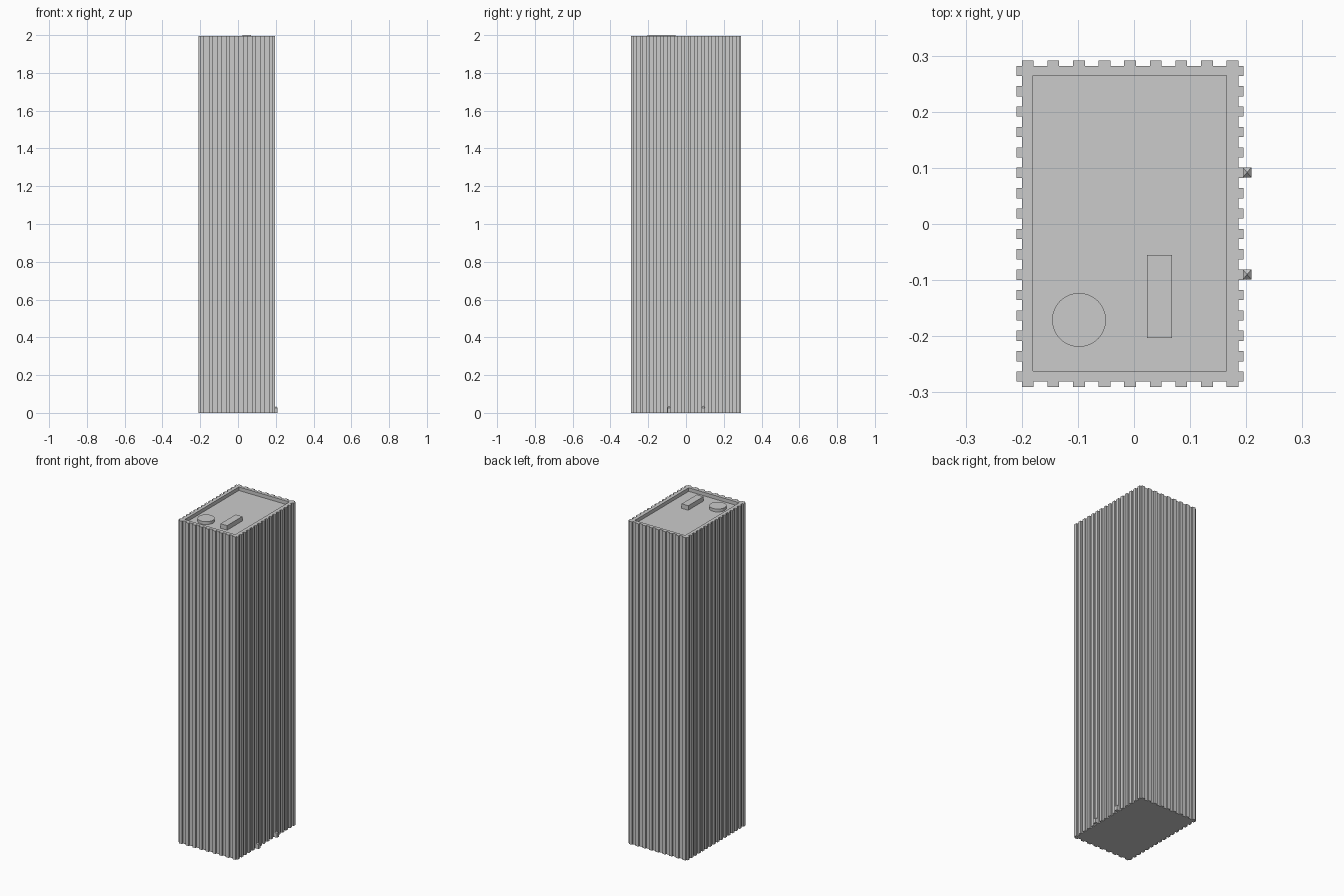
import bpy, bmesh

if "Cube" in bpy.data.objects:
    bpy.data.objects.remove(bpy.data.objects["Cube"])

X0, X1, Y0, Y1 = -0.2, 0.186, -0.281, 0.282   # wall faces between ribs
RIB = 0.0095                                  # rib projection
TOP, ROOF = 1.994, 1.972                      # parapet top, sunken roof


def finish(name, bm):
    bmesh.ops.recalc_face_normals(bm, faces=bm.faces)
    mesh = bpy.data.meshes.new(name)
    bm.to_mesh(mesh)
    bm.free()
    obj = bpy.data.objects.new(name, mesh)
    bpy.context.collection.objects.link(obj)
    return obj


def ribbed_side(start, end, normal, count, width):
    """Outline points of one wall with evenly spaced square ribs."""
    (ax, ay), (bx, by) = start, end
    length = abs(bx - ax) + abs(by - ay)
    ux, uy = (bx - ax) / length, (by - ay) / length
    pitch = (length - width) / (count - 1)
    pts = []
    for i in range(count):
        a, b = i * pitch, i * pitch + width
        for d, out in ((a, 0), (a, RIB), (b, RIB), (b, 0)):
            pts.append((ax + ux * d + normal[0] * out, ay + uy * d + normal[1] * out))
    return pts[:-1]   # last point is the next side's first corner


def box(name, x0, x1, y0, y1, z0, z1):
    bm = bmesh.new()
    bmesh.ops.create_cube(bm, size=1)
    for v in bm.verts:
        v.co = ((x0 + x1) / 2 + v.co.x * (x1 - x0),
                (y0 + y1) / 2 + v.co.y * (y1 - y0),
                (z0 + z1) / 2 + v.co.z * (z1 - z0))
    return finish(name, bm)


# Tower shell: ribbed outline, parapet rim and sunken roof
outline = (ribbed_side((X0, Y0), (X1, Y0), (0, -1), 9, 0.021)
           + ribbed_side((X1, Y0), (X1, Y1), (1, 0), 16, 0.0182)
           + ribbed_side((X1, Y1), (X0, Y1), (0, 1), 9, 0.021)
           + ribbed_side((X0, Y1), (X0, Y0), (-1, 0), 16, 0.0182))
inner = [(-0.18, -0.262), (0.165, -0.262), (0.165, 0.265), (-0.18, 0.265)]

bm = bmesh.new()


def loop(points, z):
    return [bm.verts.new((x, y, z)) for x, y in points]


def bridge(a, b):
    for i in range(len(a)):
        j = (i + 1) % len(a)
        bm.faces.new((a[i], a[j], b[j], b[i]))


low, high = loop(outline, 0), loop(outline, TOP)
rim, floor = loop(inner, TOP), loop(inner, ROOF)
bridge(low, high)
bridge(rim, floor)
bm.faces.new(low)
bm.faces.new(floor)
rim_edges = [bm.edges.get((l[i - 1], l[i])) for l in (high, rim) for i in range(len(l))]
bmesh.ops.triangle_fill(bm, edges=rim_edges, use_beauty=True, normal=(0, 0, 1))
finish("ribbed_tower", bm)

# Roof equipment
box("roof_box", 0.023, 0.068, -0.203, -0.055, ROOF, 2.0)
bpy.ops.mesh.primitive_cylinder_add(vertices=32, radius=0.048, depth=0.018,
                                    location=(-0.098, -0.171, ROOF + 0.009))
bpy.context.object.name = "round_roof_vent"
bpy.ops.object.shade_smooth_by_angle()

# Small pointed posts at the foot of the right wall
for name, y in (("front_post", -0.09), ("rear_post", 0.092)):
    post = box(name, 0.194, 0.209, y - 0.009, y + 0.009, 0, 0.027)
    bm = bmesh.new()
    bm.from_mesh(post.data)
    cap = max(bm.faces, key=lambda f: f.calc_center_median().z)
    tip = bmesh.ops.poke(bm, faces=[cap])["verts"][0]
    tip.co.z = 0.036
    bm.to_mesh(post.data)
    bm.free()
